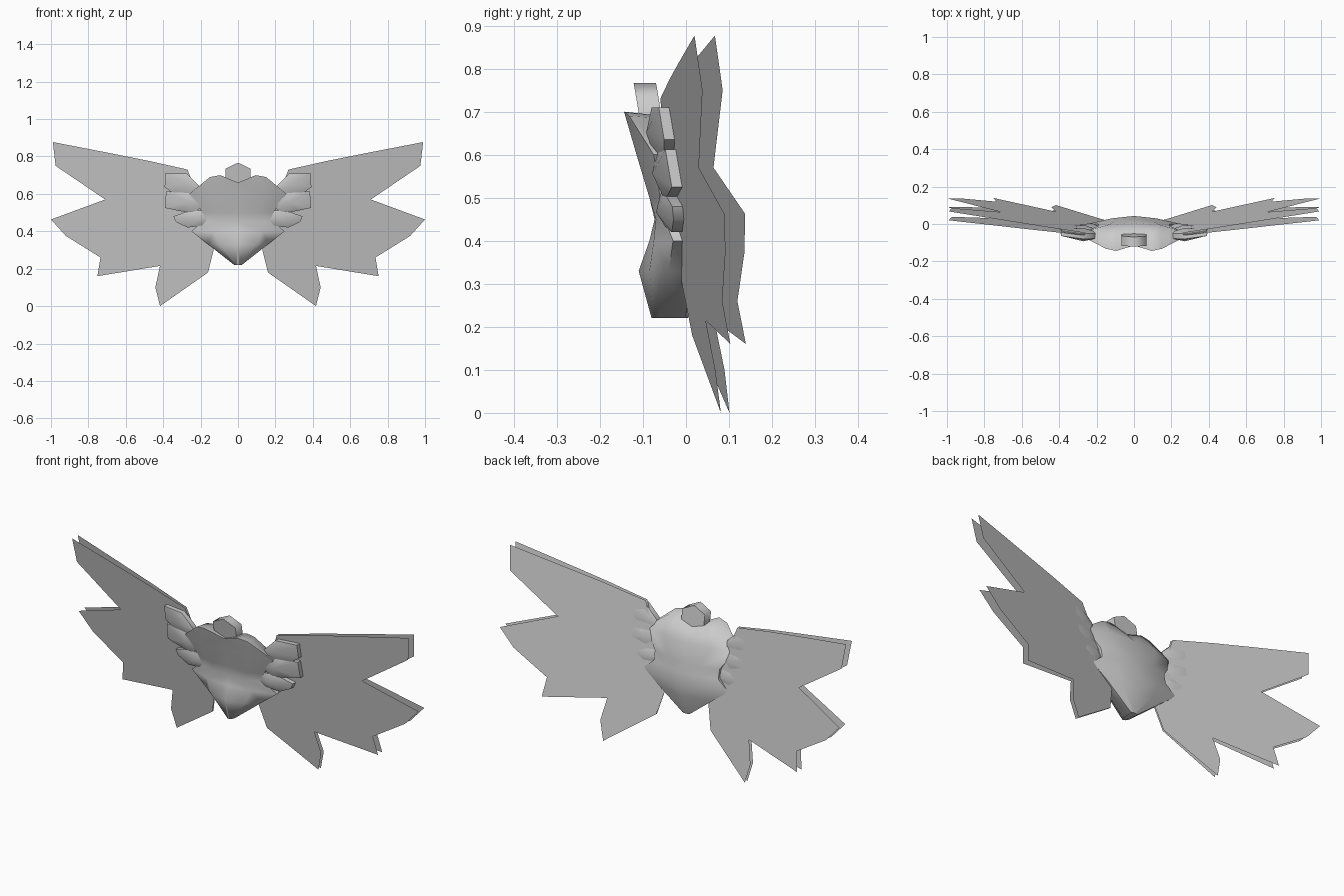
import bpy, bmesh, math

if "Cube" in bpy.data.objects:
    bpy.data.objects.remove(bpy.data.objects["Cube"])


def wing_y(x, z):
    # tilted plane shared by wings and shoulder feathers
    return 0.021 + 0.144 * x - 0.164 * z


def finish(bm, name, smooth=None, mirror=True):
    bmesh.ops.remove_doubles(bm, verts=bm.verts, dist=1e-5)
    bmesh.ops.recalc_face_normals(bm, faces=bm.faces)
    me = bpy.data.meshes.new(name)
    bm.to_mesh(me)
    bm.free()
    if smooth:
        me.shade_smooth()
        me.set_sharp_from_angle(angle=math.radians(smooth))
    ob = bpy.data.objects.new(name, me)
    bpy.context.collection.objects.link(ob)
    if mirror:
        mod = ob.modifiers.new("mirror", 'MIRROR')
        mod.use_clip = True
        mod.merge_threshold = 0.001
    return ob


# Wings: two thin sheets that spread apart towards the tips
wing = [(.27, .73), (.48, .777), (.67, .815), (.99, .877), (.975, .75), (.71, .57),
        (1.0, .463), (.92, .375), (.645, .335), (.735, .26), (.752, .16),
        (.417, .215), (.442, .1), (.417, 0), (.16, .18), (.13, .30),
        (.17, .42), (.22, .60)]
for name, gap in (("wing_front_sheet", 0), ("wing_back_sheet", .048)):
    bm = bmesh.new()
    f = bm.faces.new([bm.verts.new((x, wing_y(x, z) + gap * x, z)) for x, z in wing])
    bmesh.ops.triangulate(bm, faces=[f])
    finish(bm, name)

# Shoulder feathers: puffy plates with thin rims
feathers = {
    "upper_feather": [(.19, .60), (.21, .645), (.275, .71), (.39, .71), (.392, .635), (.35, .605)],
    "middle_feather": [(.18, .54), (.22, .60), (.30, .61), (.385, .612), (.39, .525), (.32, .51), (.24, .495)],
    "lower_feather": [(.16, .46), (.19, .51), (.26, .51), (.345, .48), (.332, .45), (.27, .42), (.19, .43)],
}
for name, pts in feathers.items():
    bm = bmesh.new()
    rims = [[bm.verts.new((x, wing_y(x, z) - .01 + s * .014, z)) for x, z in pts] for s in (-1, 1)]
    n = len(pts)
    cx = sum(p[0] for p in pts) / n - .03
    cz = sum(p[1] for p in pts) / n
    for rim, s in zip(rims, (-1, 1)):
        c = bm.verts.new((cx, wing_y(cx, cz) - .01 + s * .036, cz))
        for i in range(n):
            bm.faces.new((rim[i], rim[(i + 1) % n], c))
    for i in range(n):
        j = (i + 1) % n
        bm.faces.new((rims[0][i], rims[0][j], rims[1][j], rims[1][i]))
    finish(bm, name, 50)

# Body: half rings from front centre round to back centre, lofted downwards
top = [(0, -.115, .66), (.095, -.144, .70), (.15, -.132, .69),
       (.14, -.06, .685), (.09, -.055, .69), (0, -.05, .66)]
levels = [
    (.60, [(0, -.105), (.15, -.115), (.26, -.075), (.26, -.04), (.14, -.005), (0, .005)]),
    (.50, [(0, -.085), (.11, -.085), (.19, -.06), (.19, -.01), (.10, .015), (0, .025)]),
    (.45, [(0, -.073), (.10, -.07), (.19, -.05), (.19, 0), (.10, .025), (0, .035)]),
    (.40, [(0, -.085), (.13, -.075), (.25, -.03), (.25, 0), (.12, .03), (0, .043)]),
    (.33, [(0, -.11), (.10, -.085), (.16, -.04), (.16, .005), (.09, .025), (0, .04)]),
    (.22, [(0, -.08), (.01, -.075), (.02, -.06), (.02, 0), (.01, .003), (0, .004)]),
]
bm = bmesh.new()
rings = [[bm.verts.new(p) for p in top]]
rings += [[bm.verts.new((x, y, z)) for x, y in row] for z, row in levels]
for a, b in zip(rings, rings[1:]):
    for i in range(5):
        bm.faces.new((a[i], a[i + 1], b[i + 1], b[i]))
for r in (rings[0], rings[-1]):
    bm.faces.new((r[0], r[1], r[4], r[5]))
    bm.faces.new((r[1], r[2], r[3], r[4]))
finish(bm, "body", 60)

# Head: hexagonal block leaning forward
bm = bmesh.new()
hexagon = [(0, .767), (.066, .735), (.066, .68), (0, .65), (-.066, .68), (-.066, .735)]
caps = [[bm.verts.new((x, y - .17 * (z - .71), z)) for x, z in hexagon] for y in (-.112, -.06)]
for c in caps:
    bm.faces.new(c)
for i in range(6):
    j = (i + 1) % 6
    bm.faces.new((caps[0][i], caps[0][j], caps[1][j], caps[1][i]))
finish(bm, "head", 65, mirror=False)
